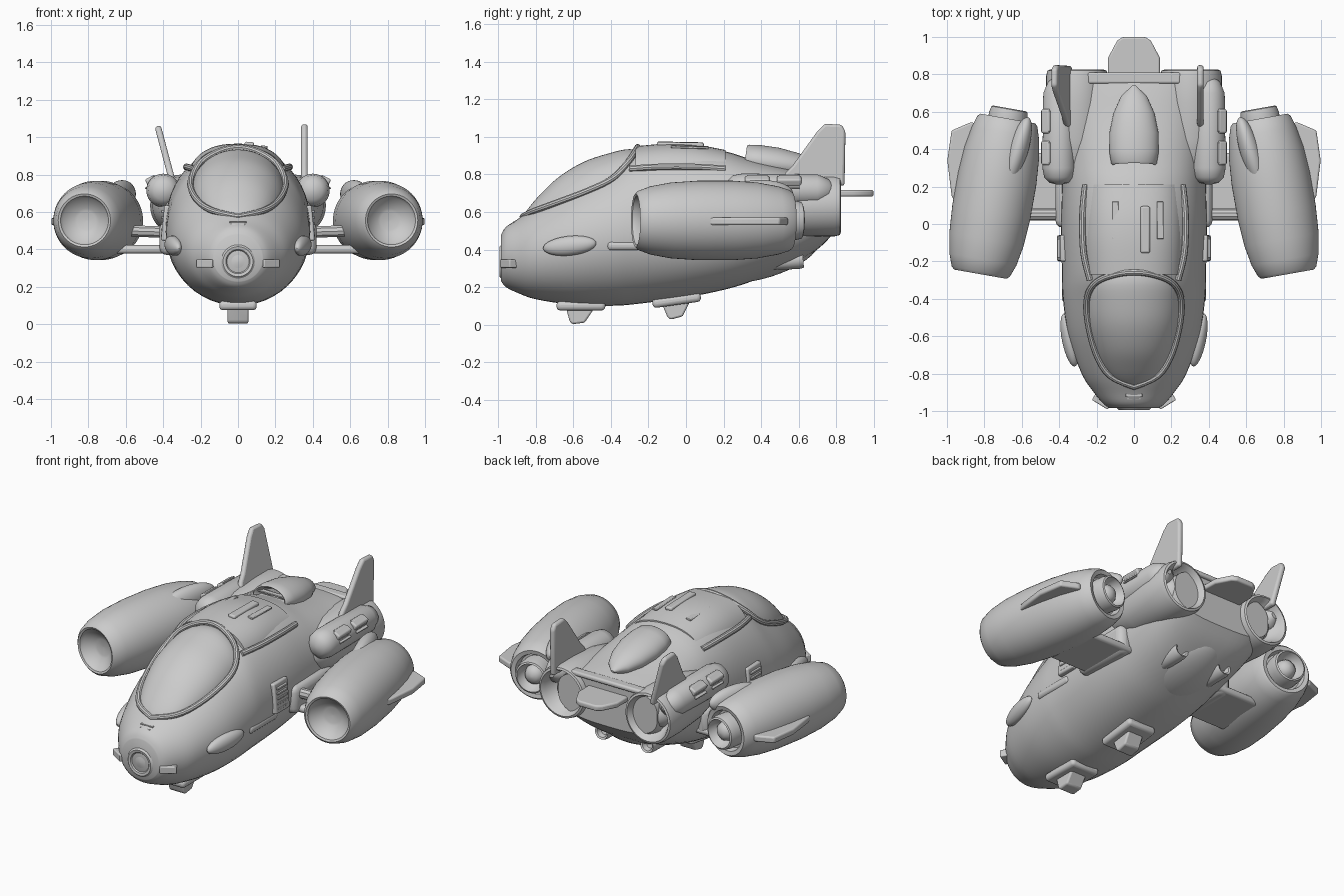
import bpy, bmesh, math
from mathutils import Vector, Matrix, Euler

hull = bpy.data.materials.new("hull_grey")
hull.diffuse_color = (0.6, 0.6, 0.6, 1)


def finish(name, bm, loc=(0, 0, 0), rot=(0, 0, 0), bevel=0.0, angle=35):
    bmesh.ops.recalc_face_normals(bm, faces=bm.faces[:])
    me = bpy.data.meshes.new(name)
    bm.to_mesh(me)
    bm.free()
    me.materials.append(hull)
    ob = bpy.data.objects.new(name, me)
    bpy.context.collection.objects.link(ob)
    ob.location, ob.rotation_euler = loc, rot
    if bevel:
        m = ob.modifiers.new("bevel", 'BEVEL')
        m.width, m.segments, m.limit_method = bevel, 3, 'ANGLE'
    bpy.ops.object.select_all(action='DESELECT')
    ob.select_set(True)
    bpy.context.view_layer.objects.active = ob
    bpy.ops.object.shade_smooth_by_angle(angle=math.radians(angle))
    return ob


def skin(bm, rings):
    for a, b in zip(rings, rings[1:]):
        n = len(a)
        for i in range(n):
            bm.faces.new((a[i], a[(i + 1) % n], b[(i + 1) % n], b[i]))
    bm.faces.new(rings[0])
    bm.faces.new(rings[-1])


def spline(rows, steps=4):
    """Smoothly resample a list of equal-length tuples."""
    out = []
    for i in range(len(rows) - 1):
        p = [rows[max(0, min(len(rows) - 1, i + k))] for k in (-1, 0, 1, 2)]
        for s in range(steps):
            t = s / steps
            out.append([0.5 * (2 * b + (c - a) * t + (2 * a - 5 * b + 4 * c - d) * t * t
                               + (3 * b - a - 3 * c + d) * t ** 3) for a, b, c, d in zip(*p)])
    return out + [list(rows[-1])]


def loft(name, rows, n=48):
    """rows: y, half width, bottom z, middle z, top z, roundness power"""
    bm, rings = bmesh.new(), []
    for y, w, lo, mid, hi, p in spline(rows):
        ring = []
        for i in range(n):
            a = 2 * math.pi * i / n
            c, s = math.cos(a), math.sin(a)
            h = (hi - mid) if s > 0 else (mid - lo)
            ring.append(bm.verts.new((w * math.copysign(abs(c) ** (2 / p), c), y,
                                      mid + h * math.copysign(abs(s) ** (2 / p), s))))
        rings.append(ring)
    skin(bm, rings)
    return finish(name, bm)


def revolve(name, profile, loc, rot=(0, 0, 0), n=40, squash=1.0):
    """profile: (y, radius) turned around the local y axis"""
    bm = bmesh.new()
    rings = [[bm.verts.new((r * math.cos(2 * math.pi * i / n), y, squash * r * math.sin(2 * math.pi * i / n)))
              for i in range(n)] for y, r in profile]
    skin(bm, rings)
    return finish(name, bm, loc, rot)


def plate(name, outline, axis, thick, loc=(0, 0, 0), rot=(0, 0, 0), bevel=0.01):
    """outline in (y, z) for axis x, or in (x, y) for axis z"""
    bm, rings = bmesh.new(), []
    for t in (-thick / 2, thick / 2):
        rings.append([bm.verts.new((t, a, b) if axis == 'x' else (a, b, t)) for a, b in outline])
    skin(bm, rings)
    return finish(name, bm, loc, rot, bevel)


def box(name, loc, size, rot=(0, 0, 0), bevel=0.01):
    bm = bmesh.new()
    bmesh.ops.create_cube(bm, size=1, matrix=Matrix.Diagonal((*size, 1)))
    return finish(name, bm, loc, rot, bevel)


def ball(name, loc, size, rot=(0, 0, 0)):
    bm = bmesh.new()
    bmesh.ops.create_uvsphere(bm, u_segments=32, v_segments=20, radius=1, matrix=Matrix.Diagonal((*size, 1)))
    return finish(name, bm, loc, rot)


def tube(name, pts, radius, cyclic=False, n=10):
    pts = [Vector(p) for p in (spline(pts + pts[:1]) [:-1] if cyclic else spline(pts))]
    bm, rings = bmesh.new(), []
    for i, p in enumerate(pts):
        nxt = pts[(i + 1) % len(pts)] if cyclic else pts[min(i + 1, len(pts) - 1)]
        prv = pts[i - 1] if cyclic else pts[max(i - 1, 0)]
        q = (nxt - prv).to_track_quat('Z', 'Y')
        rings.append([bm.verts.new(p + q @ Vector((radius * math.cos(2 * math.pi * k / n),
                                                  radius * math.sin(2 * math.pi * k / n), 0))) for k in range(n)])
    skin(bm, rings)
    if cyclic:
        for k in range(n):
            bm.faces.new((rings[-1][k], rings[-1][(k + 1) % n], rings[0][(k + 1) % n], rings[0][k]))
    return finish(name, bm)


# Fuselage
loft("fuselage", [
    (-0.985, 0.13, 0.23, 0.35, 0.48, 2), (-0.96, 0.165, 0.2, 0.36, 0.52, 2), (-0.9, 0.215, 0.17, 0.37, 0.56, 2),
    (-0.8, 0.28, 0.135, 0.39, 0.63, 2), (-0.6, 0.35, 0.105, 0.43, 0.755, 2), (-0.4, 0.38, 0.1, 0.47, 0.86, 2),
    (-0.26, 0.385, 0.11, 0.49, 0.93, 2), (0.0, 0.39, 0.145, 0.51, 0.95, 2.1), (0.2, 0.385, 0.185, 0.53, 0.925, 2.2),
    (0.35, 0.38, 0.23, 0.56, 0.88, 2.3), (0.55, 0.37, 0.31, 0.59, 0.83, 2.5), (0.7, 0.36, 0.4, 0.62, 0.8, 2.7),
    (0.79, 0.35, 0.49, 0.64, 0.78, 3)])
# Cockpit canopy and its rim
loft("canopy", [
    (-0.865, 0.03, 0.5, 0.55, 0.58, 2), (-0.84, 0.1, 0.5, 0.56, 0.62, 2), (-0.78, 0.155, 0.5, 0.58, 0.69, 2),
    (-0.68, 0.205, 0.5, 0.61, 0.785, 2), (-0.55, 0.24, 0.5, 0.66, 0.865, 2), (-0.42, 0.25, 0.5, 0.7, 0.91, 2),
    (-0.3, 0.24, 0.5, 0.72, 0.935, 2), (-0.2, 0.15, 0.5, 0.72, 0.91, 2)])
rim = [(0.13, -0.81, 0.605), (0.205, -0.69, 0.65), (0.248, -0.52, 0.715), (0.25, -0.39, 0.78),
       (0.2, -0.31, 0.865), (0.1, -0.27, 0.925)]
tube("canopy_rim", [(0, -0.87, 0.575)] + rim + [(0, -0.258, 0.945)]
     + [(-x, y, z) for x, y, z in reversed(rim)], 0.017, True)
# Raised back shell with panel strips
loft("back_shell", [(-0.27, 0.26, 0.6, 0.74, 0.95, 2.3), (-0.1, 0.27, 0.6, 0.74, 0.965, 2.4),
                    (0.05, 0.27, 0.6, 0.74, 0.96, 2.4), (0.21, 0.265, 0.6, 0.74, 0.93, 2.4)])
box("back_hatch", (0.06, -0.03, 0.96), (0.05, 0.25, 0.025), (-0.02, 0.08, 0))
for x in (-0.1, 0.14):
    box("back_panel", (x, 0.02, 0.946), (0.035, 0.2, 0.012), (-0.03, x * 0.9, 0), 0.004)

# Dorsal intake
revolve("dorsal_intake", [(0.06, 0.01), (0.05, 0.075), (0.0, 0.1), (-0.01, 0.112), (0.0, 0.122), (0.06, 0.132),
                          (0.16, 0.132), (0.27, 0.11), (0.36, 0.07), (0.42, 0.01)],
        (0, 0.325, 0.88), (-0.14, 0, 0), squash=0.65)
for z in (0.875, 0.905):
    box("intake_slat", (0, 0.345, z), (0.18, 0.03, 0.01), bevel=0.003)

# Nose ring and nose vents
revolve("nose_ring", [(0.02, 0.09), (-0.005, 0.09), (-0.015, 0.08), (-0.012, 0.065), (0.0, 0.055),
                      (-0.004, 0.04), (-0.008, 0.02), (-0.01, 0.004)], (0, -0.98, 0.335))
for i in range(3):
    box("nose_slot", (0, -0.945 + 0.016 * i, 0.518 + 0.014 * i), (0.09 - 0.015 * (2 - i), 0.02, 0.009), bevel=0.003)

# Tail plate
plate("tail_plate", [(-0.14, 0.74), (0.14, 0.74), (0.138, 0.89), (0.09, 0.98), (0.06, 1.0),
                     (-0.06, 1.0), (-0.09, 0.98), (-0.138, 0.89)], 'z', 0.035, (0, 0, 0.7))
box("tail_lip", (0, 0.78, 0.775), (0.5, 0.06, 0.03), bevel=0.012)

# Belly skids with mounting plates
for nm, y, z, a in (("front_skid", -0.56, 0.1, 0.0), ("rear_skid", -0.05, 0.13, 0.14)):
    box(nm + "_base", (0, y, z), (0.2, 0.26, 0.05), (a, 0, 0), 0.02)
    plate(nm, [(-0.09, 0.03), (-0.06, -0.085), (-0.045, -0.098), (0.02, -0.09), (0.1, 0.03)], 'x', 0.11,
          (0, y, z), (a, 0, 0), 0.035)
ball("rear_belly", (0, 0.42, 0.36), (0.22, 0.3, 0.11), (0.3, 0, 0))

fin = [(0.5, 0.74), (0.53, 0.81), (0.57, 0.85), (0.7, 1.03), (0.74, 1.07), (0.83, 1.065),
       (0.85, 1.03), (0.845, 0.74)]
fin_local = [(y, z - 0.78) for y, z in fin]

for s in (-1, 1):
    # Outer engine pod, open at both ends
    pod_rot = (0, 0, s * math.radians(10))
    pod_at = (s * 0.745, 0.165, 0.555)
    revolve("engine_pod", [(-0.37, 0.005), (-0.375, 0.05), (-0.38, 0.065), (-0.415, 0.12), (-0.435, 0.13),
                           (-0.44, 0.142), (-0.425, 0.158), (-0.36, 0.182), (-0.25, 0.202), (-0.1, 0.212),
                           (0.08, 0.212), (0.22, 0.202), (0.33, 0.182), (0.39, 0.163), (0.405, 0.15),
                           (0.4, 0.125), (0.36, 0.115)], pod_at, pod_rot, 56)
    revolve("pod_nozzle", [(0.3, 0.1), (0.42, 0.105), (0.455, 0.098), (0.46, 0.088), (0.42, 0.078),
                           (0.4, 0.06), (0.425, 0.052), (0.445, 0.03), (0.45, 0.004)], pod_at, pod_rot)
    # Outer pod fin and upper inner ridge
    plate("pod_fin", [(s * x, y) for x, y in ((0.8, 0.08), (0.95, 0.1), (0.975, 0.15), (0.998, 0.34),
                                               (0.975, 0.5), (0.87, 0.545), (0.75, 0.5))], 'z', 0.04, (0, 0, 0.55))
    ball("pod_ridge", (s * 0.625, 0.38, 0.69), (0.055, 0.2, 0.08), (0.05, 0, s * 0.3))
    # Struts between hull and pod
    tube("upper_strut", [(s * 0.3, 0.05, 0.49), (s * 0.62, 0.05, 0.5)], 0.032)
    box("lower_strut", (s * 0.47, 0.2, 0.4), (0.38, 0.36, 0.045), (0, 0, 0), 0.02)
    box("strut_root", (s * 0.37, 0.18, 0.46), (0.1, 0.4, 0.18), (0, 0, 0), 0.04)

    # Rear hull engine with bulb in the nozzle
    revolve("rear_engine", [(0.2, 0.01), (0.22, 0.06), (0.3, 0.12), (0.45, 0.152), (0.65, 0.165), (0.79, 0.165),
                            (0.82, 0.158), (0.825, 0.145), (0.8, 0.13), (0.74, 0.105), (0.73, 0.09),
                            (0.76, 0.075), (0.785, 0.045), (0.79, 0.005)], (s * 0.305, 0, 0.635))
    # Shoulder tank with two grilles
    revolve("shoulder_tank", [(0.21, 0.01), (0.22, 0.05), (0.25, 0.08), (0.3, 0.09), (0.7, 0.085),
                              (0.76, 0.06), (0.79, 0.02)], (s * 0.4, 0, 0.715))
    for y in (0.38, 0.55):
        box("shoulder_vent", (s * 0.455, y, 0.745), (0.05, 0.13, 0.09), (0, s * 0.5, 0))
        for k in range(4):
            box("shoulder_slat", (s * (0.488 - 0.011 * k), y, 0.73 + 0.02 * k), (0.02, 0.11, 0.009),
                (0, s * 0.5, 0), 0.003)
    # Tail fin: one upright, one leaning outward
    plate("tail_fin", fin_local, 'x', 0.034, (s * 0.355, 0, 0.78), (0, -0.26 if s < 0 else 0, 0), 0.014)

    # Side blister, side grille and small details
    ball("side_blister", (s * 0.345, -0.62, 0.42), (0.04, 0.145, 0.052), (0.1, 0, -s * 0.2))
    box("side_grille", (s * 0.378, -0.13, 0.54), (0.05, 0.14, 0.19), (0, -s * 0.1, 0))
    for k in range(5):
        box("grille_slat", (s * 0.4, -0.13, 0.475 + 0.032 * k), (0.022, 0.1, 0.012), bevel=0.003)
    box("side_foot", (s * 0.36, -0.28, 0.42), (0.05, 0.28, 0.05), (0, 0, 0), 0.02)
    box("nose_vent", (s * 0.17, -0.945, 0.325), (0.1, 0.05, 0.045), (0, 0, s * 0.55), 0.006)
    tube("shoulder_rail", [(s * 0.235, -0.3, 0.83), (s * 0.27, -0.15, 0.84), (s * 0.275, 0.05, 0.84),
                           (s * 0.26, 0.21, 0.83)], 0.018)
    # Lower rear thruster
    revolve("lower_thruster", [(-0.14, 0.02), (-0.1, 0.04), (0.06, 0.05), (0.085, 0.045), (0.08, 0.034),
                               (0.05, 0.025), (0.045, 0.004)], (s * 0.16, 0.54, 0.34), (0.1, 0, 0))
